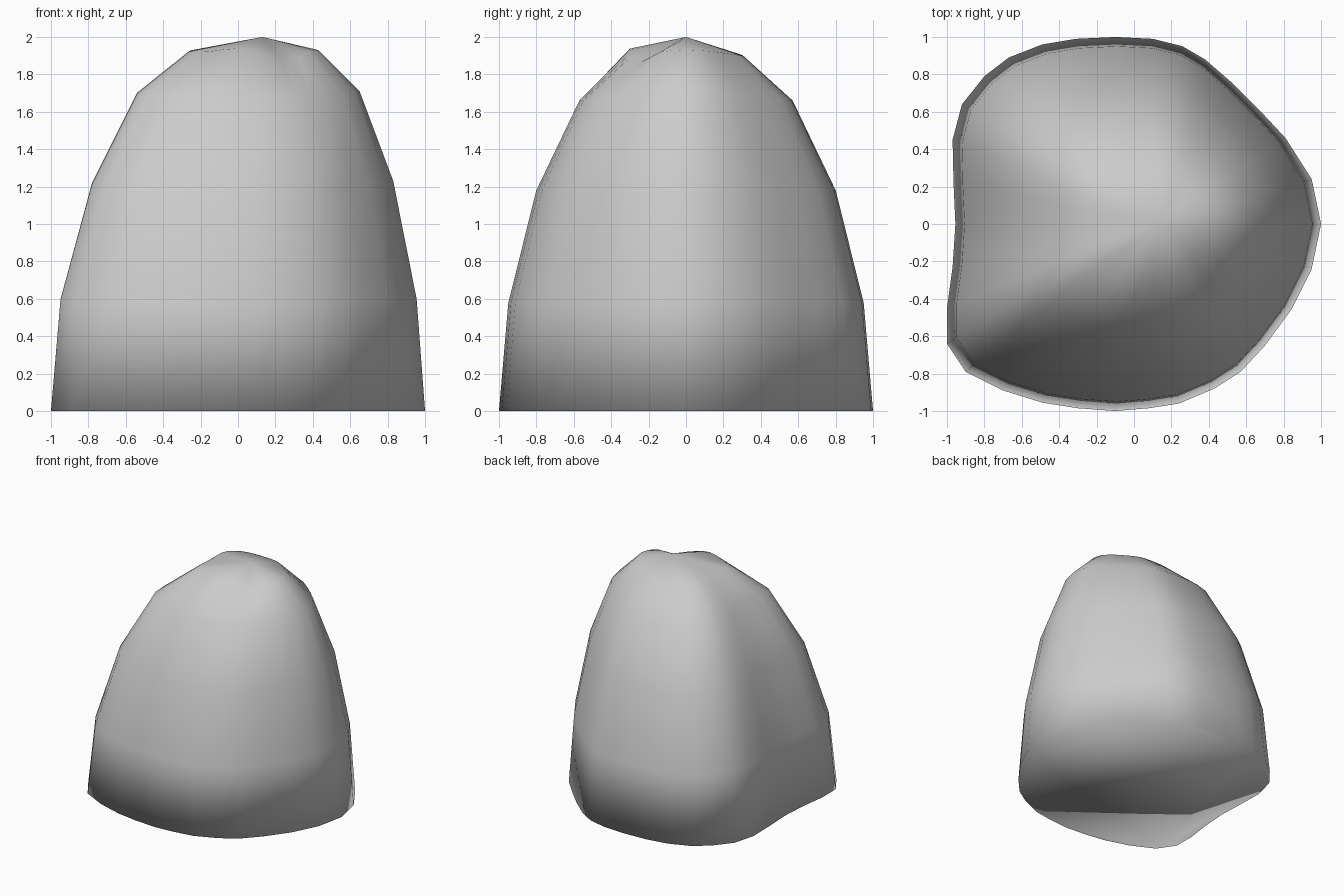
import bpy, bmesh, math

if "Cube" in bpy.data.objects:
    bpy.data.objects.remove(bpy.data.objects["Cube"])

# Footprint outline, counter-clockwise from +x
OUTLINE = [
    (1, 0), (.95, .24), (.81, .46), (.67, .61), (.53, .75), (.38, .88), (.26, .95), (.10, .99),
    (-.10, 1), (-.31, .99), (-.49, .96), (-.67, .89), (-.80, .79), (-.92, .64), (-.97, .45), (-.965, .22),
    (-.955, 0), (-.97, -.23), (-1, -.45), (-1, -.64), (-.90, -.79), (-.70, -.89), (-.49, -.955), (-.30, -.985),
    (-.10, -1), (.08, -.985), (.24, -.96), (.43, -.88), (.57, -.79), (.70, -.65), (.84, -.46), (.95, -.24)]

# Rings: scale in x, scale in y, shift in x, height, extra height toward the x sides
RINGS = [
    (1, 1, 0, 0, 0),
    (.952, .95, .003, .58, .02),
    (.805, .80, .025, 1.18, .05),
    (.595, .57, .055, 1.66, .05),
    (.345, .305, .085, 1.90, .03)]
TIP = (.13, 0, 2)

bm = bmesh.new()
loops = []
for i, (sx, sy, dx, z, lift) in enumerate(RINGS):
    loop = []
    for x, y in OUTLINE:
        a = math.atan2(y, x)
        h = z + lift * math.cos(a) ** 2
        if i == len(RINGS) - 1:
            # raised front shoulder beside a shallow dent near the tip
            h += .035 * math.exp(-((a + 1.85) / .35) ** 2)
            h -= .045 * math.exp(-((a + 0.95) / .30) ** 2)
        loop.append(bm.verts.new((x * sx + dx, y * sy, h)))
    loops.append(loop)

# Walls, closed top and flat base
n = len(OUTLINE)
for low, high in zip(loops, loops[1:]):
    for k in range(n):
        m = (k + 1) % n
        bm.faces.new((low[k], low[m], high[m], high[k]))
tip = bm.verts.new(TIP)
for k in range(n):
    bm.faces.new((loops[-1][k], loops[-1][(k + 1) % n], tip))
bm.faces.new(loops[0][::-1])
for f in bm.faces:
    f.smooth = True

mesh = bpy.data.meshes.new("rounded_dome")
bm.to_mesh(mesh)
bm.free()
dome = bpy.data.objects.new("rounded_dome", mesh)
bpy.context.collection.objects.link(dome)

grey = bpy.data.materials.new("light grey")
grey.diffuse_color = (.6, .6, .6, 1)
grey.use_nodes = True
grey.node_tree.nodes["Principled BSDF"].inputs["Base Color"].default_value = grey.diffuse_color
mesh.materials.append(grey)
